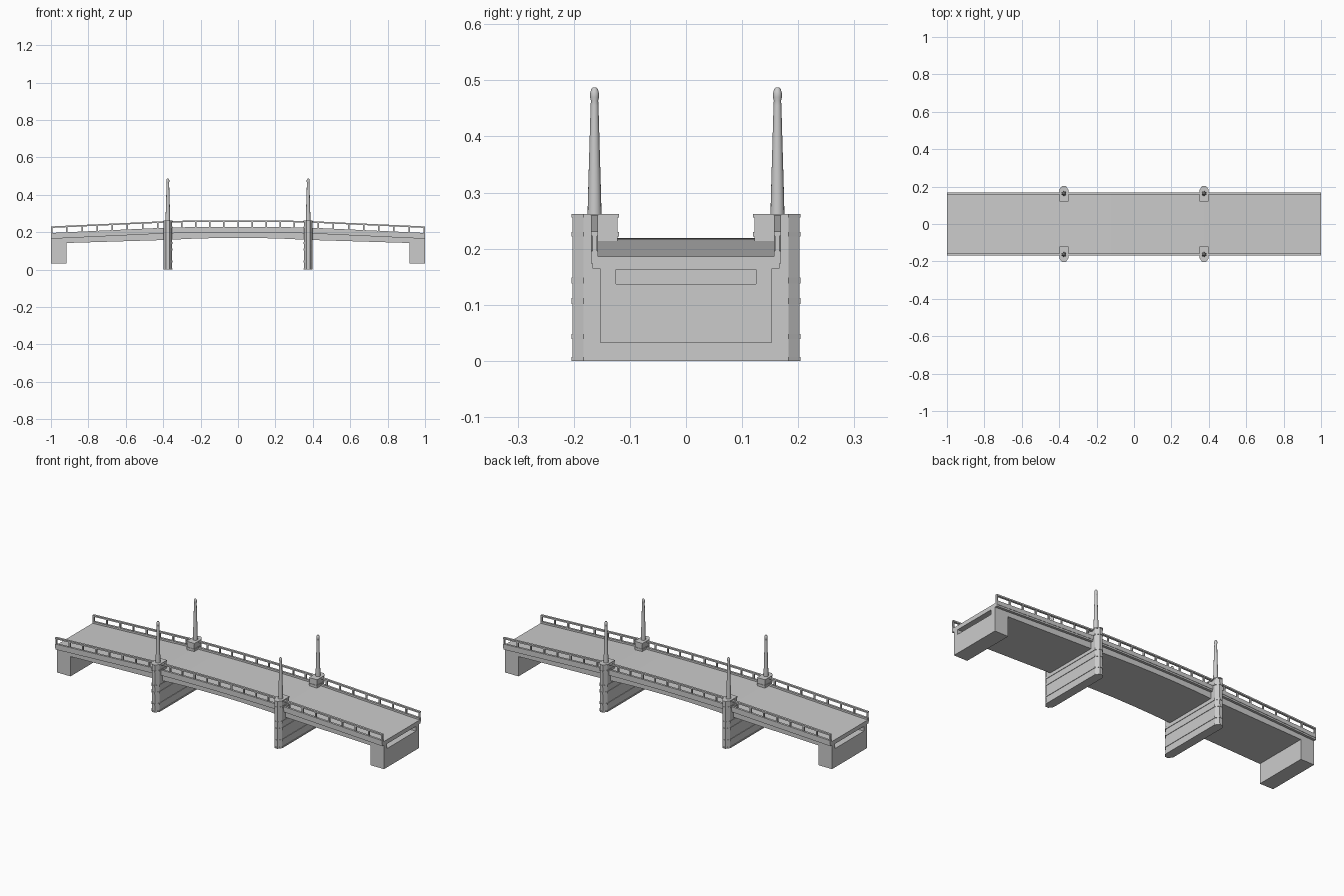
import bpy, bmesh, math

if "Cube" in bpy.data.objects:
    bpy.data.objects.remove(bpy.data.objects["Cube"])

PIER_X = 0.375


def new_object(name, bm):
    bmesh.ops.recalc_face_normals(bm, faces=bm.faces)
    me = bpy.data.meshes.new(name)
    bm.to_mesh(me)
    bm.free()
    ob = bpy.data.objects.new(name, me)
    bpy.context.collection.objects.link(ob)
    return ob


def prism(bm, pts, vec):
    """Extrude a closed polygon of 3D points along vec."""
    vs = [bm.verts.new(p) for p in pts]
    f = bm.faces.new(vs)
    r = bmesh.ops.extrude_face_region(bm, geom=[f], use_keep_orig=True)
    moved = [v for v in r["geom"] if isinstance(v, bmesh.types.BMVert)]
    bmesh.ops.translate(bm, verts=moved, vec=vec)


def box(bm, x0, x1, y0, y1, z0, z1):
    prism(bm, [(x0, y0, z0), (x1, y0, z0), (x1, y1, z0), (x0, y1, z0)], (0, 0, z1 - z0))


def deck_z(x):
    """Road height: straight side ramps and a gently crowned middle."""
    a = abs(x)
    if a < PIER_X:
        return 0.219 - 0.004 * (a / PIER_X) ** 2
    return 0.215 - 0.029 * (a - PIER_X) / (1 - PIER_X)


def soffit_z(x):
    a = abs(x)
    if a < PIER_X:
        return 0.17 - 0.011 * (a / PIER_X) ** 2
    return 0.159 - 0.019 * (a - PIER_X) / (1 - PIER_X)


XS = [-1 + 0.125 * i for i in range(17)]


def strip(name, y0, y1, low, high):
    """Long member that follows the deck, between two height functions."""
    bm = bmesh.new()
    rings = []
    for x in XS:
        lo, hi = low(x), high(x)
        rings.append([bm.verts.new((x, y, z)) for y, z in
                      ((y0, lo), (y1, lo), (y1, hi), (y0, hi))])
    for a, b in zip(rings, rings[1:]):
        for i in range(4):
            j = (i + 1) % 4
            bm.faces.new((a[i], a[j], b[j], b[i]))
    bm.faces.new(rings[0])
    bm.faces.new(rings[-1])
    return new_object(name, bm)


# Main body: girder with its two abutments as one side profile
bm = bmesh.new()
inner = [x for x in XS if abs(x) < 0.9]
side = [(-1, 0.033), (-0.917, 0.033), (-0.917, soffit_z(0.917))]
side += [(x, soffit_z(x)) for x in inner]
side += [(0.917, soffit_z(0.917)), (0.917, 0.033), (1, 0.033)]
side += [(x, deck_z(x) - 0.008) for x in reversed(XS)]
prism(bm, [(x, -0.153, z) for x, z in side], (0, 0.306, 0))
body = new_object("girder_and_abutments", bm)

# Recessed slots in the abutment ends
bm = bmesh.new()
for s in (-1, 1):
    x0, x1 = sorted((s * 0.95, s * 1.05))
    box(bm, x0, x1, -0.125, 0.125, 0.137, 0.163)
cutter = new_object("slot_cutter", bm)
cutter.hide_render = True
cutter.hide_viewport = True
mod = body.modifiers.new("slots", "BOOLEAN")
mod.operation = "DIFFERENCE"
mod.object = cutter
mod.solver = "EXACT"

# Road slab
strip("road_slab", -0.167, 0.167, lambda x: deck_z(x) - 0.021, deck_z)

# Kerbs, handrails and posts on both sides
for s, tag in ((-1, "front"), (1, "back")):
    y0, y1 = sorted((s * 0.157, s * 0.169))
    strip("kerb_" + tag, y0, y1, lambda x: deck_z(x) - 0.012, lambda x: deck_z(x) + 0.010)
    strip("handrail_" + tag, y0, y1, lambda x: deck_z(x) + 0.037, lambda x: deck_z(x) + 0.045)
    bm = bmesh.new()
    posts = [-0.375 + 0.75 * i / 10 for i in range(1, 10)]
    for e in (-1, 1):
        posts += [e * (0.996 - 0.081 * i) for i in range(8)]
    for x in posts:
        z = deck_z(x)
        box(bm, x - 0.004, x + 0.004, s * 0.163 - 0.004, s * 0.163 + 0.004,
            z + 0.005, z + 0.04)
    new_object("rail_posts_" + tag, bm)


def wall_outline(x, g):
    """Pier plan with a blunt cutwater nose at both ends."""
    w, sh, tip, n = 0.022 + g, 0.183, 0.202 + g, 0.009
    half = [(w, -sh), (w, sh), (n, tip)]
    return [(x + a, b) for a, b in half] + [(x - a, b) for a, b in reversed(half)] \
        + [(x - n, -tip), (x + n, -tip)]


def head_outline(x, s, g):
    """Pier head plan: square towards the road, pointed outwards."""
    w = 0.022 + g
    return [(x + a, s * b) for a, b in ((-w, 0.122 - g), (w, 0.122 - g), (w, 0.183),
                                        (0.009, 0.202 + g), (-0.009, 0.202 + g), (-w, 0.183))]


def layer(bm, outline, z0, z1):
    prism(bm, [(a, b, z0) for a, b in outline], (0, 0, z1 - z0))


for px, tag in ((-PIER_X, "left"), (PIER_X, "right")):
    # River pier wall with moulded courses
    bm = bmesh.new()
    layer(bm, wall_outline(px, 0), 0, 0.165)
    for z0, z1 in ((0, 0.007), (0.039, 0.048), (0.101, 0.112), (0.138, 0.149)):
        layer(bm, wall_outline(px, 0.0025), z0, z1)
    new_object("pier_wall_" + tag, bm)
    for s, side_name in ((-1, "front"), (1, "back")):
        # Pier head rising past the deck
        bm = bmesh.new()
        layer(bm, head_outline(px, s, 0), 0.16, 0.26)
        for z0, z1 in ((0.222, 0.230), (0.256, 0.262)):
            layer(bm, head_outline(px, s, 0.0025), z0, z1)
        new_object(f"pier_head_{tag}_{side_name}", bm)

        # Tapered lamp mast with a rounded tip
        prof = [(0.0125, 0.26), (0.0115, 0.30), (0.007, 0.455), (0.0065, 0.464),
                (0.008, 0.470), (0.008, 0.477), (0.006, 0.484), (0.003, 0.4875)]
        n = 16
        bm = bmesh.new()
        rings = [[bm.verts.new((px + r * math.cos(2 * math.pi * i / n),
                                s * 0.163 + r * math.sin(2 * math.pi * i / n), z))
                  for i in range(n)] for r, z in prof]
        for a, b in zip(rings, rings[1:]):
            for i in range(n):
                j = (i + 1) % n
                bm.faces.new((a[i], a[j], b[j], b[i]))
        bm.faces.new(rings[0])
        bm.faces.new(rings[-1])
        mast = new_object(f"mast_{tag}_{side_name}", bm)
        bpy.ops.object.select_all(action="DESELECT")
        mast.select_set(True)
        bpy.context.view_layer.objects.active = mast
        bpy.ops.object.shade_smooth_by_angle(angle=math.radians(40))
